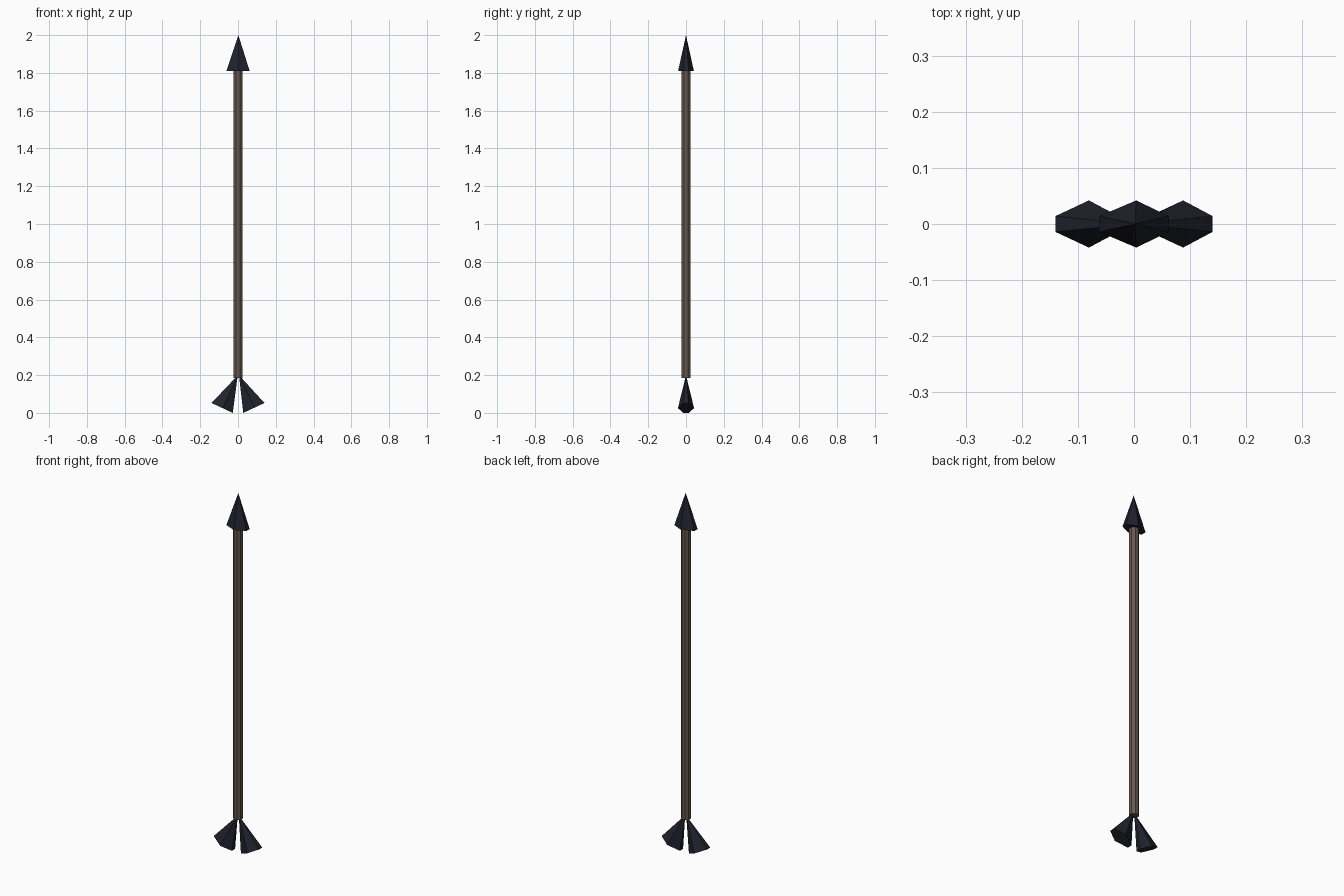
import bpy, bmesh, math
from mathutils import Matrix, Vector

if "Cube" in bpy.data.objects:
    bpy.data.objects.remove(bpy.data.objects["Cube"])


def material(name, colour):
    m = bpy.data.materials.new(name)
    m.diffuse_color = (*colour, 1)
    m.use_nodes = True
    m.node_tree.nodes["Principled BSDF"].inputs["Base Color"].default_value = m.diffuse_color
    return m


dark_stone = material("dark_stone", (0.0145, 0.016, 0.026))
brown_wood = material("brown_wood", (0.135, 0.102, 0.077))


def add_object(name, bm, mat):
    bmesh.ops.recalc_face_normals(bm, faces=bm.faces)
    mesh = bpy.data.meshes.new(name)
    bm.to_mesh(mesh)
    bm.free()
    mesh.materials.append(mat)
    obj = bpy.data.objects.new(name, mesh)
    bpy.context.collection.objects.link(obj)
    return obj


# Flattened six-sided spike: base centred on the origin, point along local z
HALF_W, HALF_D, EDGE_D, LENGTH, RIDGE_X = 0.062, 0.042, 0.014, 0.191, 0.004


def spike(name, base_centre, tilt):
    outline = [(HALF_W, -EDGE_D), (HALF_W, EDGE_D), (RIDGE_X, HALF_D),
               (-HALF_W, EDGE_D), (-HALF_W, -EDGE_D), (RIDGE_X, -HALF_D)]
    bm = bmesh.new()
    base = [bm.verts.new((x, y, 0)) for x, y in outline]
    tip = bm.verts.new((RIDGE_X / 2, 0, LENGTH))
    bm.faces.new(base)
    for i in range(6):
        bm.faces.new((base[i], base[(i + 1) % 6], tip))
    bm.transform(Matrix.Translation(Vector(base_centre))
                 @ Matrix.Rotation(tilt, 4, 'Y'))
    return add_object(name, bm, dark_stone)


# Arrowhead
spike("arrowhead", (0, 0, 2 - LENGTH), 0)

# Two splayed tail fins
TILT = math.radians(25)
for label, side in (("left", -1), ("right", 1)):
    spike("tail_fin_" + label,
          (side * 0.084, 0, HALF_W * math.sin(TILT)), -side * TILT)

# Octagonal shaft with flat sides facing front and side
Z0, Z1, RADIUS = 0.185, 1.812, 0.0235
bm = bmesh.new()
bmesh.ops.create_cone(bm, cap_ends=True, segments=8,
                      radius1=RADIUS / math.cos(math.pi / 8),
                      radius2=RADIUS / math.cos(math.pi / 8), depth=Z1 - Z0,
                      matrix=Matrix.Translation((0, 0, (Z0 + Z1) / 2))
                      @ Matrix.Rotation(math.pi / 8, 4, 'Z'))
add_object("shaft", bm, brown_wood)
